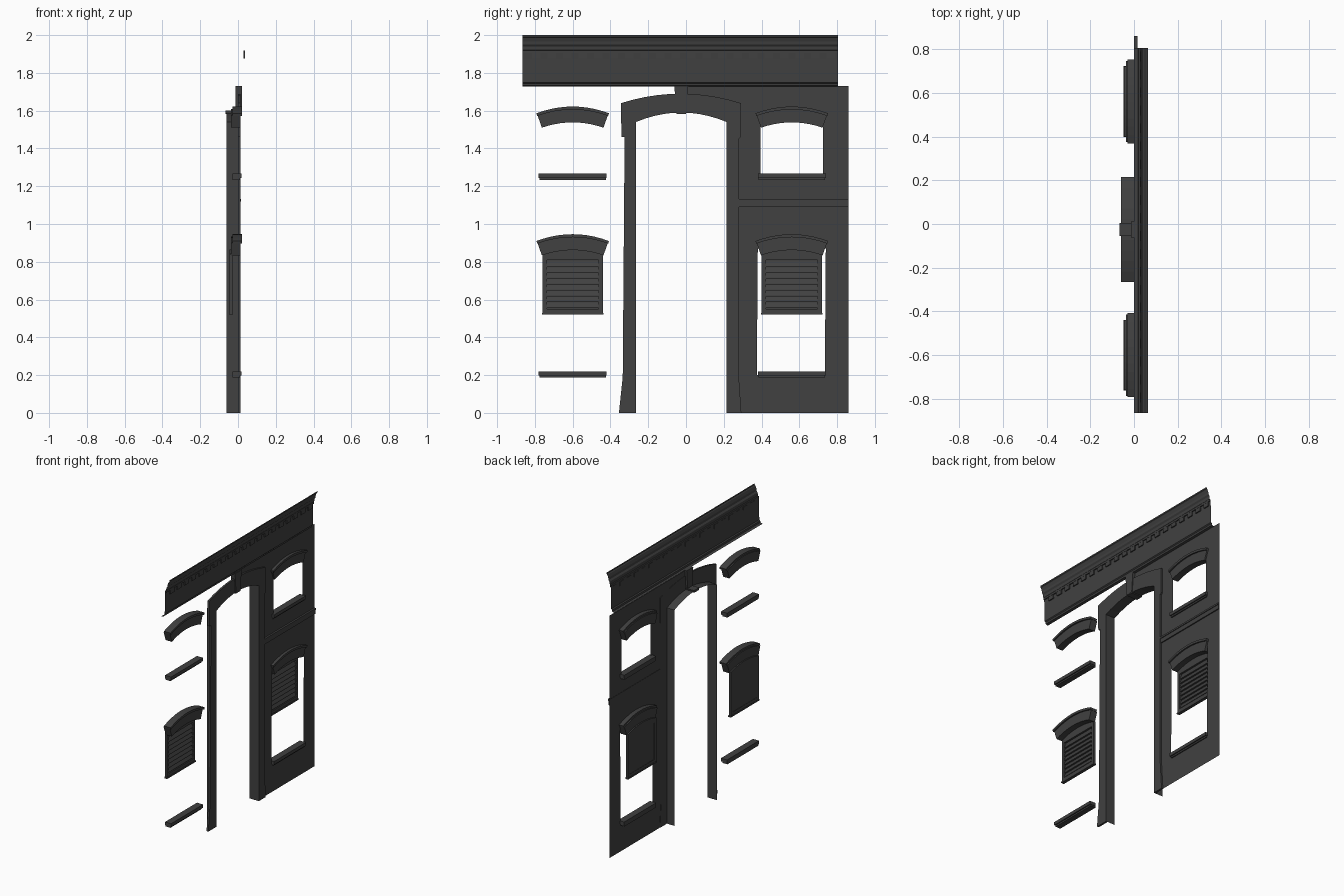
import bpy, bmesh

cube = bpy.data.objects.get("Cube")
if cube:
    bpy.data.objects.remove(cube, do_unlink=True)

stone = bpy.data.materials.new("dark_grey_stone")
stone.use_nodes = True
GREY = (0.052, 0.052, 0.052, 1)
stone.diffuse_color = GREY
stone.node_tree.nodes["Principled BSDF"].inputs["Base Color"].default_value = GREY


def finish(name, bm):
    mesh = bpy.data.meshes.new(name)
    bm.to_mesh(mesh)
    bm.free()
    mesh.materials.append(stone)
    obj = bpy.data.objects.new(name, mesh)
    bpy.context.collection.objects.link(obj)
    return obj


def panel(name, loops, front, back=None):
    """Fill (y, z) loops, later ones being holes; extrude when back is given."""
    bm = bmesh.new()
    edges = []
    for loop in loops:
        vs = [bm.verts.new((front, y, z)) for y, z in loop]
        edges += [bm.edges.new((vs[i - 1], vs[i])) for i in range(len(vs))]
    bmesh.ops.triangle_fill(bm, edges=edges, use_beauty=True, normal=(1, 0, 0))
    if back is not None:
        ext = bmesh.ops.extrude_face_region(bm, geom=bm.faces[:], use_keep_orig=True)
        for v in ext["geom"]:
            if isinstance(v, bmesh.types.BMVert):
                v.co.x = back
        bmesh.ops.recalc_face_normals(bm, faces=bm.faces)
    else:
        for f in bm.faces:
            f.normal_update()
            if f.normal.x < 0:
                f.normal_flip()
    return finish(name, bm)


def ribbon(name, rows):
    """Skin quads across equal-length rows of 3D points."""
    bm = bmesh.new()
    grid = [[bm.verts.new(p) for p in row] for row in rows]
    for a, b in zip(grid, grid[1:]):
        for i in range(len(a) - 1):
            bm.faces.new((a[i], a[i + 1], b[i + 1], b[i]))
    return finish(name, bm)


def rect(y0, y1, z0, z1):
    return [(y0, z0), (y1, z0), (y1, z1), (y0, z1)]


def arc(c, half, z, rise, n=10):
    ts = [-1 + 2 * i / n for i in range(n + 1)]
    return [(c + half * t, z + rise * (1 - t * t)) for t in ts]


def arch_band(c, low, high):
    return arc(c, *high) + arc(c, *low)[::-1]


# Window dressings, repeated for both bays
def hood(name, c, z):
    panel(name + "_body", [arch_band(c, (0.163, z, 0.028), (0.186, z + 0.065, 0.034))], 0.012, -0.037)
    panel(name + "_lip", [arch_band(c, (0.188, z + 0.062, 0.034), (0.192, z + 0.076, 0.036))], 0.022, -0.03)


def sill(name, c, z):
    panel(name + "_slab", [rect(c - 0.18, c + 0.18, z + 0.01, z + 0.033)], 0.018, -0.03)
    panel(name + "_underside", [rect(c - 0.176, c + 0.176, z, z + 0.01)], 0.01, -0.03)


def shutter(name, c):
    outer = [(c - 0.16, 0.525), (c + 0.16, 0.525)] + arc(c, 0.16, 0.84, 0.025)[::-1]
    panel(name + "_frame", [outer, rect(c - 0.137, c + 0.137, 0.55, 0.81)], -0.03, -0.046)
    panel(name + "_backing", [rect(c - 0.137, c + 0.137, 0.55, 0.81)], -0.044)
    panel(name + "_foot", [rect(c - 0.162, c + 0.162, 0.52, 0.53)], -0.026, -0.048)
    for i in range(8):
        z = 0.555 + i * 0.031
        ribbon(f"{name}_slat_{i + 1}",
               [[(x, y, z + dz) for y in (c - 0.137, c + 0.137)]
                for x, dz in ((-0.044, 0.03), (-0.032, 0.006), (-0.032, 0), (-0.044, 0))])


for side, c in (("near", -0.6), ("far", 0.56)):
    hood(side + "_upper_hood", c, 1.51)
    hood(side + "_lower_hood", c, 0.834)
    sill(side + "_upper_sill", c, 1.234)
    sill(side + "_lower_sill", c, 0.187)
    shutter(side + "_shutter", c)

# Wall with two arched window openings
outer_arch = arc(-0.027, 0.317, 1.64, 0.05)
crown = [p for p in outer_arch if p[0] > -0.04]
wall = [(0.28, 0), (0.86, 0), (0.86, 1.73), (-0.04, 1.73)] + crown + [(0.28, 1.6)]
upper_hole = [(0.395, 1.25), (0.725, 1.25)] + arc(0.56, 0.165, 1.53, 0.028)[::-1]
lower_hole = [(0.375, 0.2), (0.735, 0.2)] + arc(0.56, 0.18, 0.87, 0.028)[::-1]
panel("wall", [wall, upper_hole, lower_hole], 0.002)
panel("string_course", [rect(0.28, 0.86, 1.09, 1.13)], 0.01, 0)
panel("string_course_cap", [rect(0.28, 0.86, 1.12, 1.132)], 0.015, 0)

# Doorway surround: face, deep reveal, keystone
inner = [(-0.265, 0)] + arc(-0.025, 0.24, 1.54, 0.05) + [(0.215, 0)]
face = ([(-0.355, 0), (-0.335, 0.19), (-0.325, 1.46), (-0.342, 1.46)] + outer_arch
        + [(0.29, 1.46), (0.28, 1.45), (0.28, 0.19), (0.293, 0)] + inner[::-1])
panel("doorway_face", [face], 0.014, 0)
ribbon("doorway_reveal", [[(x, y, z) for y, z in inner] for x in (0.014, -0.06)])
panel("keystone", [[(-0.05, 1.588), (0.0, 1.588), (0.012, 1.73), (-0.062, 1.73)]], 0.02, -0.014)
panel("keystone_soffit", [[(-0.05, 1.583), (0.0, 1.583), (0.004, 1.6), (-0.054, 1.6)]], 0.018, -0.066)

# Cornice: moulded profile swept along the facade
profile = [(0.0, 1.728), (0.018, 1.732), (0.02, 1.744), (0.027, 1.75), (0.029, 1.87),
           (0.031, 1.915), (0.038, 1.92), (0.04, 1.94), (0.048, 1.95), (0.05, 1.965),
           (0.057, 1.985), (0.063, 1.99), (0.063, 2.0)]
ribbon("cornice", [[(x, y, z) for y in (-0.865, 0.805)] for x, z in profile])
panel("dentil_band", [rect(-0.865, 0.805, 1.905, 1.918)], 0.038, 0.03)
for i in range(20):
    y = -0.815 + i * 0.082
    panel(f"dentil_{i + 1}", [rect(y, y + 0.045, 1.877, 1.905)], 0.037, 0.028)
